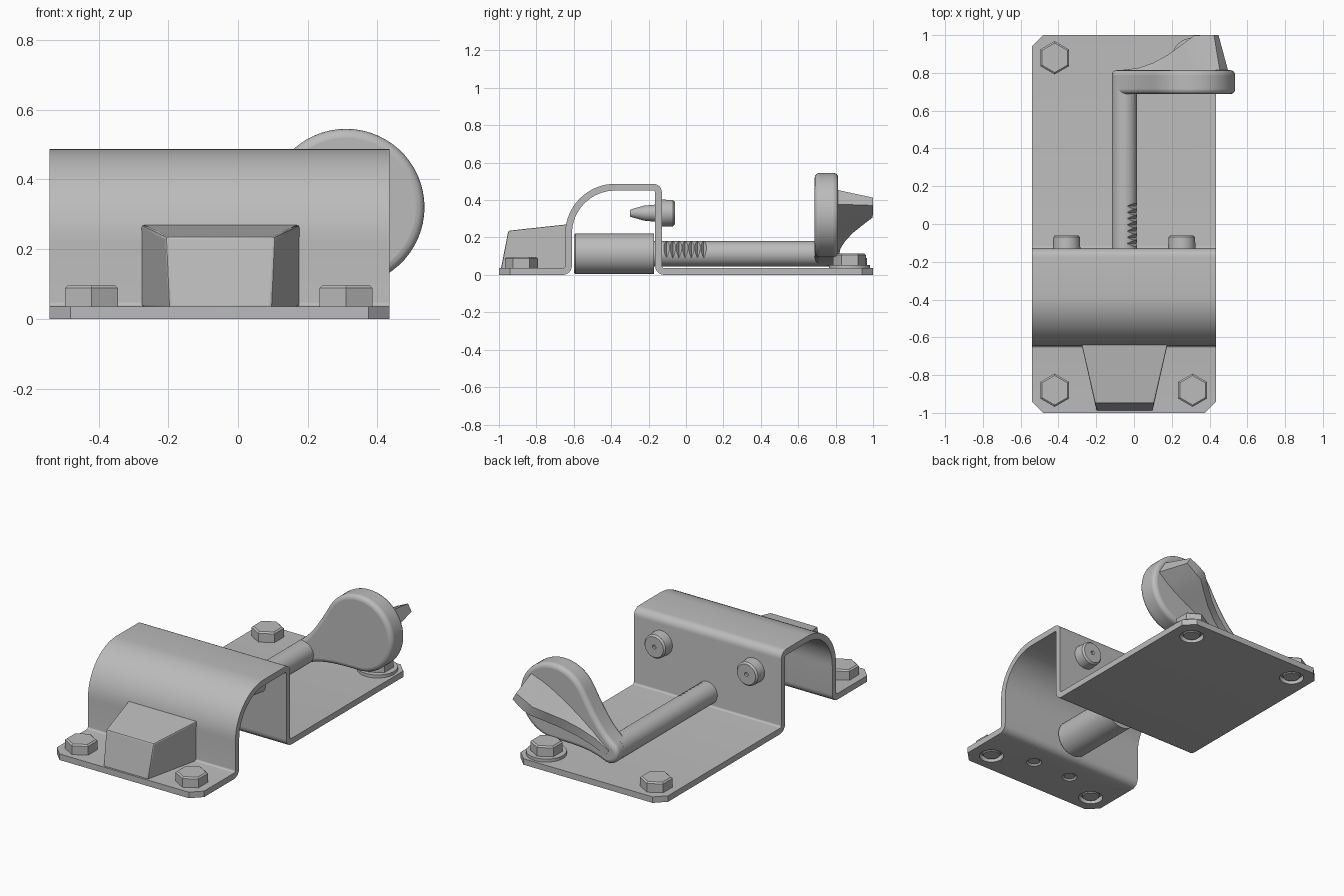
import bpy, bmesh
from math import sin, cos, pi, radians
from mathutils import Vector

cube = bpy.data.objects.get("Cube")
if cube:
    bpy.data.objects.remove(cube)

steel = bpy.data.materials.new("grey steel")
steel.use_nodes = True
grey = (0.5, 0.5, 0.5, 1)
steel.diffuse_color = grey
steel.node_tree.nodes["Principled BSDF"].inputs["Base Color"].default_value = grey


def activate(ob):
    bpy.ops.object.select_all(action='DESELECT')
    ob.select_set(True)
    bpy.context.view_layer.objects.active = ob


def smooth(ob):
    activate(ob)
    bpy.ops.object.shade_smooth_by_angle(angle=radians(32))


def loft(name, rings, edit=None):
    """Skin a series of equal rings and cap both ends."""
    bm = bmesh.new()
    loops = [[bm.verts.new(p) for p in ring] for ring in rings]
    n = len(loops[0])
    for a, b in zip(loops, loops[1:]):
        for i in range(n):
            j = (i + 1) % n
            bm.faces.new((a[i], a[j], b[j], b[i]))
    bm.faces.new(loops[0][::-1])
    bm.faces.new(loops[-1])
    if edit:
        edit(bm)
    bmesh.ops.recalc_face_normals(bm, faces=bm.faces)
    me = bpy.data.meshes.new(name)
    bm.to_mesh(me)
    bm.free()
    me.materials.append(steel)
    ob = bpy.data.objects.new(name, me)
    bpy.context.collection.objects.link(ob)
    smooth(ob)
    return ob


def turned(name, axis, u, v, profile, n=40):
    """Turn (position, radius) pairs about a y or z axis at (u, v)."""
    rings = []
    for pos, r in profile:
        ring = [(u + r * cos(a), v + r * sin(a))
                for a in (pi / 2 + 2 * pi * k / n for k in range(n))]
        rings.append([(p, pos, q) if axis == 'y' else (p, q, pos) for p, q in ring])
    return loft(name, rings)


def cut(ob, cutter):
    cutter.hide_render = True
    mod = ob.modifiers.new("cut", 'BOOLEAN')
    mod.operation, mod.solver, mod.object = 'DIFFERENCE', 'EXACT', cutter
    activate(ob)
    bpy.ops.object.modifier_apply(modifier=mod.name)
    bpy.data.objects.remove(cutter)


def round_edges(ob, width, segments):
    mod = ob.modifiers.new("round", 'BEVEL')
    mod.width, mod.segments = width, segments
    mod.limit_method, mod.angle_limit = 'ANGLE', radians(40)
    mod.use_clamp_overlap = False
    activate(ob)
    bpy.ops.object.modifier_apply(modifier=mod.name)
    smooth(ob)


# Bent plate: filleted centre line, thickened, then drawn across the width
HALF = 0.018
LEFT, RIGHT = -0.54, 0.435
corners = [(-1, HALF, 0), (-0.628, HALF, 0.03), (-0.628, 0.469, 0.25),
           (-0.147, 0.469, 0.028), (-0.147, HALF, 0.03), (1, HALF, 0)]
pts = [Vector(c[:2]) for c in corners]
line = [pts[0]]
for i in range(1, len(pts) - 1):
    r = corners[i][2]
    d1, d2 = (pts[i - 1] - pts[i]).normalized(), (pts[i + 1] - pts[i]).normalized()
    steps = 16 if r > 0.1 else 6
    for k in range(steps + 1):
        a = pi / 2 * k / steps
        line.append(pts[i] + r * (d1 + d2 - d2 * cos(a) - d1 * sin(a)))
line.append(pts[-1])
upper, lower = [], []
for i, p in enumerate(line):
    t = (line[min(i + 1, len(line) - 1)] - line[max(i - 1, 0)]).normalized()
    if i in (0, len(line) - 1):
        t = Vector((1, 0))
    elif (line[i + 1] - p).length > 0.1:
        t = (line[i + 1] - p).normalized()
    elif (p - line[i - 1]).length > 0.1:
        t = (p - line[i - 1]).normalized()
    side = Vector((-t.y, t.x)) * HALF
    upper.append(p + side)
    lower.append(p - side)
outline = upper + lower[::-1]


def clip_corners(bm):
    ends = [e for e in bm.edges
            if all(abs(abs(v.co.y) - 1) < 1e-4 for v in e.verts)
            and abs(e.verts[0].co.x - e.verts[1].co.x) < 1e-4]
    bmesh.ops.bevel(bm, geom=ends, offset=0.06, segments=1, affect='EDGES')


plate = loft("bent_plate", [[(x, p.x, p.y) for p in outline] for x in (LEFT, RIGHT)],
             clip_corners)

# Hex bolts, each with a recessed hole and shank underneath
bolts = [(-0.42, -0.88), (0.31, -0.88), (-0.42, 0.88), (0.31, 0.875)]
for i, (x, y) in enumerate(bolts):
    lift = 0.018 if i == 3 else 0
    base = 2 * HALF + lift
    cut(plate, turned("hole_cutter", 'z', x, y, [(-0.02, 0.068), (0.03, 0.068)]))
    turned("bolt_head", 'z', x, y,
           [(base, 0.088), (base + 0.052, 0.088), (base + 0.06, 0.078)], 6)
    turned("bolt_shank", 'z', x, y, [(0.005, 0.045), (0.01, 0.05), (0.035, 0.05)])
    if lift:
        turned("washer", 'z', x, y, [(0.035, 0.11), (base, 0.11)])

# Countersunk screws holding the stop block
for x in (-0.18, 0.08):
    cut(plate, turned("hole_cutter", 'z', x, -0.78, [(-0.02, 0.055), (0.02, 0.03)]))
    turned("block_screw", 'z', x, -0.78, [(0.006, 0.032), (0.03, 0.032)])
smooth(plate)


# Tapered stop block on the front flange
def block_ring(y_low, y_high, top, wide_low, wide_high):
    mid = -0.05
    return [(mid - wide_low, y_low, 0.03), (mid + wide_low, y_low, 0.03),
            (mid + wide_high, y_high, top), (mid - wide_high, y_high, top)]


block = loft("stop_block", [block_ring(-0.99, -0.95, 0.236, 0.148, 0.157),
                            block_ring(-0.635, -0.635, 0.27, 0.228, 0.228)])
round_edges(block, 0.008, 2)

# Sliding rod with a heavy front end and a notched flank
AX, AZ = -0.05, 0.113
turned("latch_barrel", 'y', AX, AZ, [(-0.6, 0.1), (-0.592, 0.108), (-0.17, 0.108)])
rod = turned("slide_rod", 'y', AX, AZ, [(-0.18, 0.067), (0.75, 0.067)])
zigzag = [(-0.12 + 0.0165 * k, 0.069 if k % 2 == 0 else 0.044) for k in range(15)]
zigzag += [(0.111, 0.1), (-0.12, 0.1)]
out, along = Vector((0.87, 0, 0.49)), Vector((-0.49, 0, 0.87))
cut(rod, loft("notch_cutter", [[Vector((AX, y, AZ)) + out * r + along * s for y, r in zigzag]
                               for s in (-0.1, 0.1)]))
smooth(rod)

# Tapered guide pins through the back wall of the hood
for x in (-0.357, 0.253):
    turned("guide_pin", 'y', x, 0.33,
           [(-0.3, 0.016), (-0.295, 0.02), (-0.225, 0.04), (-0.16, 0.046), (-0.135, 0.046),
            (-0.135, 0.073), (-0.07, 0.07), (-0.06, 0.061), (-0.06, 0.012), (-0.075, 0.012)])

# Pear-shaped lever: small end on the rod, round end up and to the side
reach = Vector((0.36, 0, 0.207))
LENGTH, BIG, SMALL = reach.length, 0.225, 0.067
u = reach.normalized()
v = Vector((-u.z, 0, u.x))
half = [(LENGTH + BIG * cos(a), BIG * sin(a)) for a in (radians(6 * k) for k in range(21))]
s1, w1 = half[-1]
for k in range(1, 12):                      # concave neck
    t = k / 12
    h0, h1 = 2 * t**3 - 3 * t**2 + 1, 3 * t**2 - 2 * t**3
    m0, m1 = t**3 - 2 * t**2 + t, t**3 - t**2
    half.append((s1 * (1 - t), h0 * w1 + h1 * SMALL - s1 * (0.577 * m0 + 0.1 * m1)))
half += [(-SMALL * sin(a), SMALL * cos(a)) for a in (radians(15 * k) for k in range(7))]
pear = half + [(s, -w) for s, w in half[-2:0:-1]]


def on_lever(s, w, y):
    return Vector((AX, y, AZ)) + u * s + v * w


lever = loft("lever_disc", [[on_lever(s, w, y) for s, w in pear] for y in (0.688, 0.814)])
round_edges(lever, 0.025, 4)

# Thumb fin rising along the lever: (base s, top s, top y, base half, top half)
fin = [(0.0, 0.0, 0.816, 0.03, 0.02), (0.1, 0.1, 0.826, 0.045, 0.025),
       (0.19, 0.19, 0.853, 0.055, 0.028), (0.28, 0.28, 0.895, 0.062, 0.03),
       (0.37, 0.36, 0.945, 0.066, 0.03), (0.46, 0.44, 0.997, 0.066, 0.03),
       (0.53, 0.49, 1.0, 0.06, 0.03), (0.61, 0.56, 1.0, 0.045, 0.024)]
grip = loft("thumb_fin", [[on_lever(sb, -wb, 0.8), on_lever(sb, wb, 0.8),
                           on_lever(st, wt, y), on_lever(st, -wt, y)]
                          for sb, st, y, wb, wt in fin])
smooth(grip)
